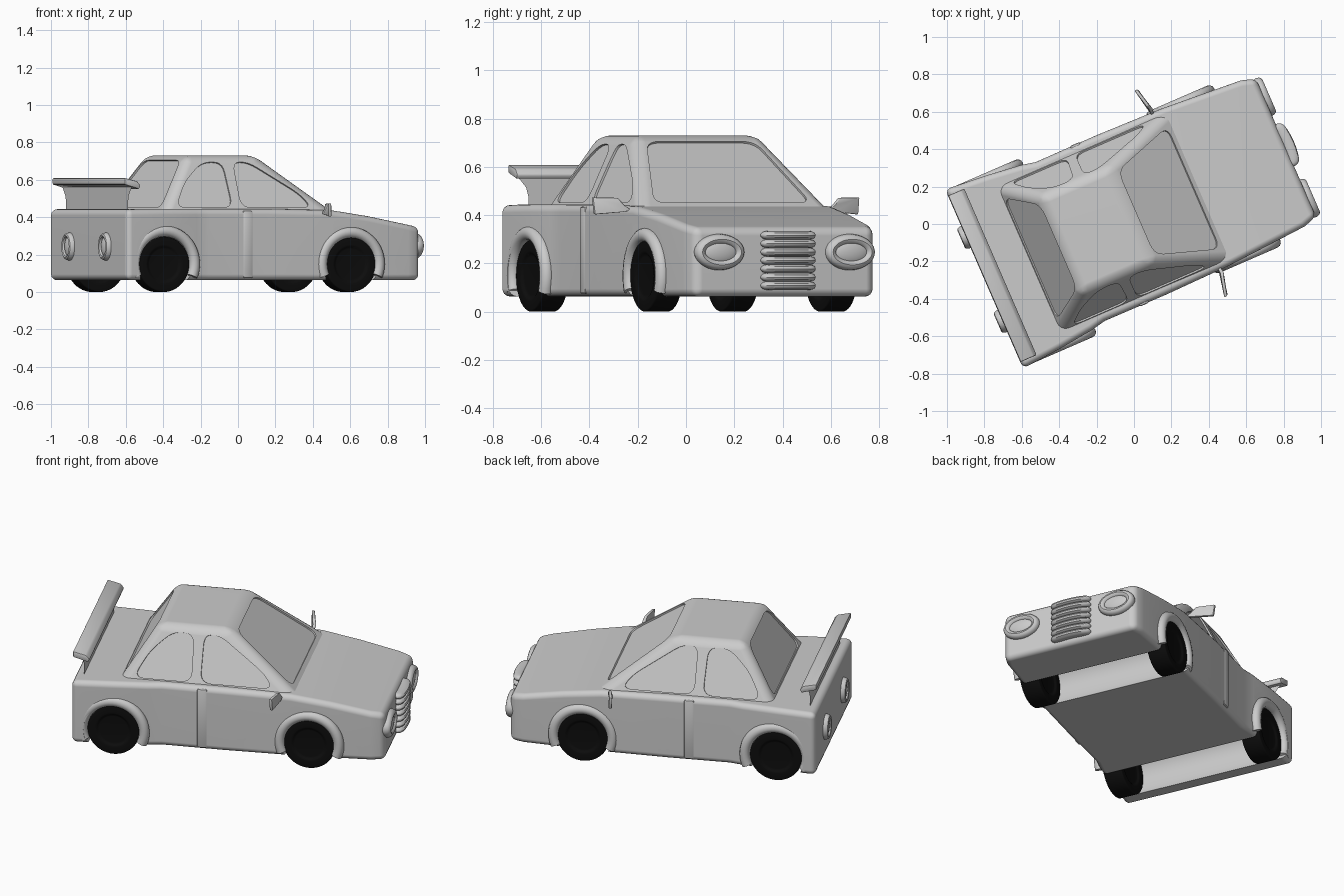
import bpy, bmesh, math
from mathutils import Vector, Matrix

if "Cube" in bpy.data.objects:
    bpy.data.objects.remove(bpy.data.objects["Cube"])

# The car is modelled along +x, then every part is turned by this placement
PLACE = Matrix.Translation((-0.02, 0.046, 0)) @ Matrix.Rotation(math.radians(23.5), 4, 'Z')
black = bpy.data.materials.new("tyre_black")
black.diffuse_color = (0.004, 0.004, 0.004, 1)
black.use_nodes = True
black.node_tree.nodes["Principled BSDF"].inputs["Base Color"].default_value = black.diffuse_color


def shade(ob):
    bpy.ops.object.select_all(action='DESELECT')
    ob.select_set(True)
    bpy.context.view_layer.objects.active = ob
    bpy.ops.object.shade_smooth_by_angle(angle=math.radians(35))


def finish(name, bm, bevel=0.0, seg=3, skip_z=None, mat=None, recalc=True):
    if recalc:
        bmesh.ops.recalc_face_normals(bm, faces=bm.faces)
    if bevel:
        es = [e for e in bm.edges if len(e.link_faces) == 2 and e.calc_face_angle() > 0.45
              and not (skip_z is not None and all(v.co.z < skip_z for v in e.verts))]
        bmesh.ops.bevel(bm, geom=es, offset=bevel, segments=seg, profile=0.5,
                        affect='EDGES', clamp_overlap=True)
    me = bpy.data.meshes.new(name)
    bm.to_mesh(me)
    bm.free()
    ob = bpy.data.objects.new(name, me)
    bpy.context.collection.objects.link(ob)
    ob.matrix_world = PLACE
    if mat:
        me.materials.append(mat)
    shade(ob)
    return ob


def loft(rings):
    bm = bmesh.new()
    vs = [[bm.verts.new(p) for p in r] for r in rings]
    n = len(rings[0])
    for a, b in zip(vs, vs[1:]):
        for i in range(n):
            bm.faces.new((a[i], a[(i + 1) % n], b[(i + 1) % n], b[i]))
    bm.faces.new(vs[0])
    bm.faces.new(vs[-1])
    return bm


def prism(pts, off):
    off = Vector(off)
    return loft([[Vector(p) - off for p in pts], [Vector(p) + off for p in pts]])


def cylinder(loc, r, width):
    bm = bmesh.new()
    m = Matrix.Translation(loc) @ Matrix.Rotation(math.pi / 2, 4, 'X')
    bmesh.ops.create_cone(bm, cap_ends=True, segments=48, radius1=r, radius2=r, depth=width, matrix=m)
    return bm


def tube(path, across, radial, closed, axis):
    # Sweep an oval section along a ring; axis is the ring's own axis
    bm = bmesh.new()
    rows = [[bm.verts.new(c + d * math.cos(t) * radial + Vector(axis) * math.sin(t) * across)
             for t in (k * math.tau / 12 for k in range(12))] for c, d in path]
    pairs = list(zip(rows, rows[1:])) + ([(rows[-1], rows[0])] if closed else [])
    for a, b in pairs:
        for k in range(12):
            bm.faces.new((a[k], a[(k + 1) % 12], b[(k + 1) % 12], b[k]))
    if not closed:
        bm.faces.new(rows[0])
        bm.faces.new(rows[-1])
    return bm


def cut(ob, cutter):
    mod = ob.modifiers.new("cut", 'BOOLEAN')
    mod.operation = 'DIFFERENCE'
    mod.object = cutter
    bpy.context.view_layer.update()
    bpy.context.view_layer.objects.active = ob
    bpy.ops.object.modifier_apply(modifier=mod.name)
    bpy.data.objects.remove(cutter)


def weighted(ob):
    shade(ob)
    mod = ob.modifiers.new("weighted_normals", 'WEIGHTED_NORMAL')
    mod.keep_sharp = True


def rounded(pts, r=.06):
    # Replace each corner by a small quadratic curve
    out = []
    for i, p in enumerate(pts):
        q, s = pts[i - 1], pts[(i + 1) % len(pts)]
        a = p + (q - p).normalized() * min(r, .45 * (q - p).length)
        b = p + (s - p).normalized() * min(r, .45 * (s - p).length)
        out += [a.lerp(p, t).lerp(p.lerp(b, t), t) for t in (0, .2, .4, .6, .8, 1)]
    return out


# Lower body: cross-sections as (x, half width, top z)
secs = [(-.852, .522, .442), (-.62, .503, .445), (-.43, .48, .445), (-.35, .463, .445), (0, .465, .445),
        (.38, .457, .437), (.6, .442, .405), (.83, .426, .362), (.908, .402, .347)]
body = finish("body", loft([[(x, -w, .063), (x, w, .063), (x, w, z), (x, -w, z)] for x, w, z in secs]), .032, 4)
for x in (-.62, .485):
    cut(body, finish("wheel_well_cutter", cylinder((x, 0, .15), .165, 1.3)))
weighted(body)

# Cabin with sloping screens
B, T, ZB, ZT = .438, .283, .41, .73
base = [(-.61, -B, ZB), (.425, -B, ZB), (.425, B, ZB), (-.61, B, ZB)]
roof = [(-.405, -T, ZT), (.005, -T, ZT), (.005, T, ZT), (-.405, T, ZT)]
cabin = finish("cabin", loft([base, roof]), .045, 5, skip_z=.42)


def window(a, b, uv):
    # Shallow recess on the cabin face above base edge a-b, outline in face fractions
    a0, b0, a1, b1 = (Vector(p) for p in (base[a], base[b], roof[a], roof[b]))
    nrm = (b0 - a0).cross(a1 - a0).normalized()
    pts = [a0.lerp(b0, u).lerp(a1.lerp(b1, u), v) for u, v in uv]
    cut(cabin, finish("window_cutter", prism(rounded(pts), nrm * .009)))


screen = [(.075, .13), (.925, .13), (.915, .925), (.085, .925)]
window(1, 2, screen)
window(3, 0, screen)


def side_uv(pts):
    out = []
    for x, z in pts:
        v = (z - ZB) / (ZT - ZB)
        lo, hi = -.61 + .205 * v, .425 - .42 * v
        out.append(((x - lo) / (hi - lo), v))
    return out


front_glass = side_uv([(-.14, .452), (.27, .452), (.215, .525), (-.05, .695), (-.14, .695)])
rear_glass = side_uv([(-.52, .452), (-.19, .452), (-.20, .695), (-.32, .695), (-.44, .59)])
for uv in (front_glass, rear_glass):
    window(0, 1, uv)
    window(2, 3, [(1 - u, v) for u, v in uv])
weighted(cabin)

for s, side in ((-1, "right"), (1, "left")):
    # Wheels and arches
    for x, wy, ay, R, end in ((.485, .395, .442, .168, "front"), (-.62, .43, .487, .176, "rear")):
        bm = cylinder((x, s * wy, .148), .148, .112)
        faces = [f for f in bm.faces if len(f.verts) > 4]
        bmesh.ops.inset_individual(bm, faces=faces, thickness=.05)
        bmesh.ops.inset_individual(bm, faces=faces, thickness=.01, depth=-.01)
        finish(f"{end}_{side}_wheel", bm, .015, 3, mat=black)
        path = []
        for i in range(33):
            t = math.radians(-22 + 224 * i / 32)
            d = Vector((math.cos(t), 0, math.sin(t)))
            path.append((Vector((x, s * ay, .15)) + d * R, d))
        finish(f"{end}_{side}_arch", tube(path, .03, .03, False, (0, 1, 0)))

    # Door pillar strip
    finish(f"{side}_door_strip", prism([(-.15, s * .45, .075), (-.092, s * .45, .075), (-.092, s * .45, .435),
                                        (-.15, s * .45, .435)], (0, .018, 0)), .01, 2)

    # Wing mirror
    finish(f"{side}_mirror", prism([(.325, s * .44, .42), (.325, s * .48, .413), (.30, s * .595, .403),
                                    (.295, s * .603, .474), (.32, s * .50, .472), (.325, s * .475, .445)],
                                   (.009, 0, 0)), .005, 2)

    # Lamps: ring and domed lens
    for x, y, z, ry, rz, rr, name in ((.908, .295, .247, .088, .053, .022, "headlight"),
                                      (-.85, .245, .243, .05, .06, .015, "tail_light")):
        path = []
        for i in range(40):
            t = i * math.tau / 40
            d = Vector((0, math.cos(t), math.sin(t)))
            path.append((Vector((x, s * y + d.y * ry, z + d.z * rz)), d))
        finish(f"{side}_{name}_ring", tube(path, .03, rr, True, (1, 0, 0)))
        bm = bmesh.new()
        bmesh.ops.create_uvsphere(bm, u_segments=32, v_segments=16, radius=1,
                                  matrix=Matrix.Translation((x, s * y, z)) @ Matrix.Diagonal((.026, ry, rz, 1)))
        finish(f"{side}_{name}_lens", bm)

# Grille bars, bulging forward in the middle
for i in range(7):
    z = .108 + i * .0348
    rings = []
    for k in range(33):
        p = -1 + 2 * k / 32
        e = max(.2, (1 - abs(p) ** 10) ** .5)
        c = Vector((.905 + .022 * math.cos(p * 1.3), .014 + .122 * p, z))
        rings.append([c + Vector((math.cos(t) * .033 * e, 0, math.sin(t) * .0185 * e))
                      for t in (j * math.tau / 12 for j in range(12))])
    finish(f"grille_bar_{i + 1}", loft(rings))

# Rear spoiler: flared single-sided stand facing the rear, and tilted wing
half = [(.415, .435), (.415, .48), (.425, .515), (.45, .545), (.475, .57)]
bm = bmesh.new()
rows = [(bm.verts.new((-.80, y, z)), bm.verts.new((-.80, -y, z))) for y, z in half]
for (a, b), (c, d) in zip(rows, rows[1:]):
    bm.faces.new((b, d, c, a)).normal_update()
bm.normal_update()
if bm.faces[:][0].normal.x > 0:
    bmesh.ops.reverse_faces(bm, faces=bm.faces[:])
finish("spoiler_stand", bm, recalc=False)
finish("spoiler_wing", prism([(-.85, 0, .575), (-.765, 0, .55), (-.755, 0, .568), (-.775, 0, .592), (-.85, 0, .61)],
                             (0, .485, 0)), .006, 2)
